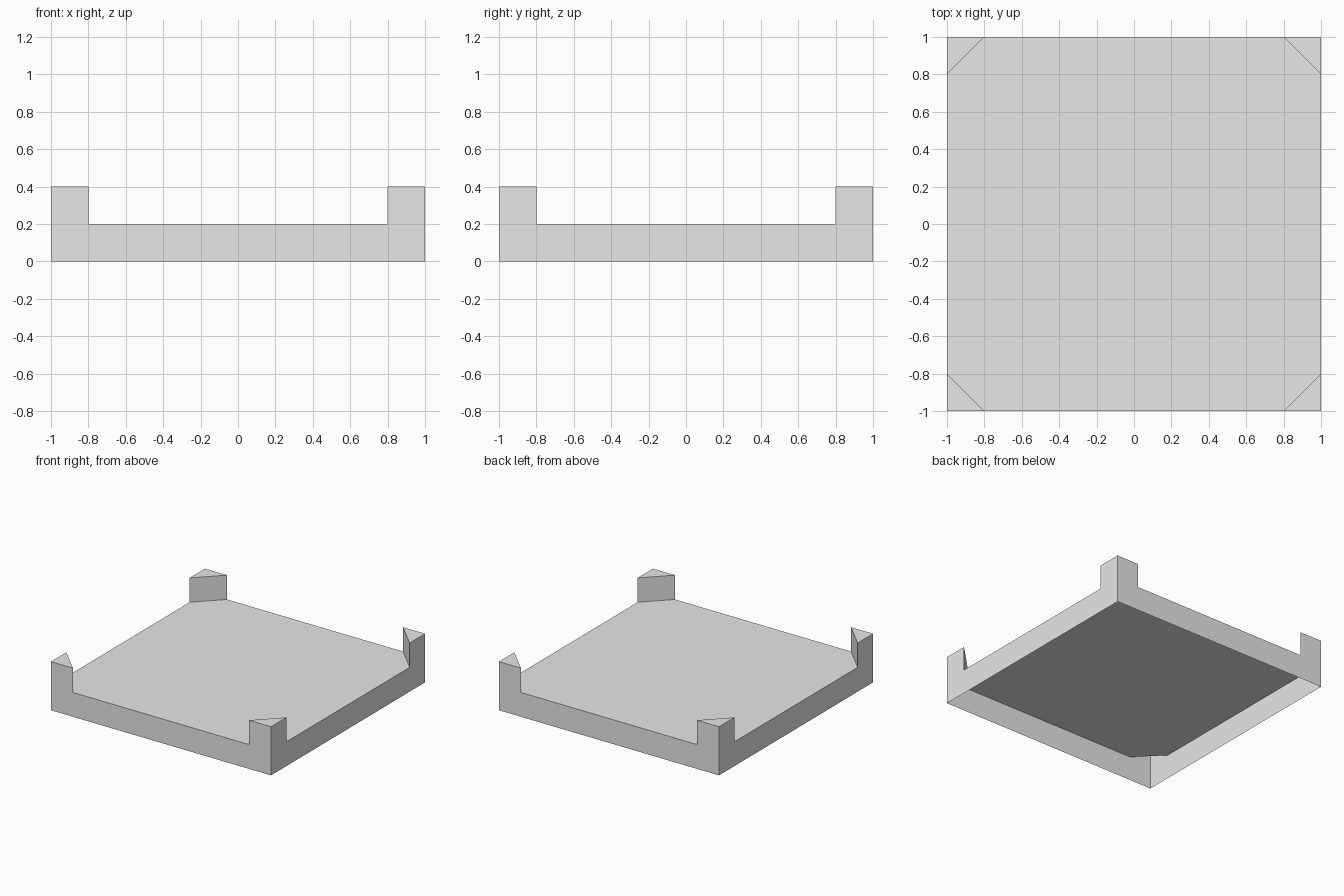
import bpy
from math import pi
from mathutils import Matrix, Vector

cube = bpy.data.objects.get("Cube")
if cube:
    bpy.data.objects.remove(cube, do_unlink=True)

HALF = 1.0      # half width of the tray
CUT = 0.8       # where the corner posts begin
DECK = 0.2      # height of the deck
POST = 0.4      # height of the corner posts

grey = bpy.data.materials.new("light_grey")
grey.use_nodes = True
grey.diffuse_color = (0.8, 0.8, 0.8, 1)
grey.node_tree.nodes["Principled BSDF"].inputs["Base Color"].default_value = (0.8, 0.8, 0.8, 1)


def add_part(name, verts, faces, turn=0):
    """Thin open shell, turned by quarter turns about the centre."""
    rot = Matrix.Rotation(turn * pi / 2, 3, "Z")
    mesh = bpy.data.meshes.new(name)
    mesh.from_pydata([rot @ Vector(v) for v in verts], [], faces)
    mesh.materials.append(grey)
    obj = bpy.data.objects.new(name, mesh)
    bpy.context.collection.objects.link(obj)
    return obj


# Eight-sided deck, open under the corner posts
deck = []
for turn in range(4):
    rot = Matrix.Rotation(turn * pi / 2, 3, "Z")
    deck += [rot @ Vector((x, -HALF, DECK)) for x in (-CUT, CUT)]
add_part("deck", deck, [range(8)])

# Side wall outline, rising into a post at each end
wall = [(x, -HALF, z) for x, z in (
    (-HALF, 0), (HALF, 0), (HALF, POST), (CUT, POST),
    (CUT, DECK), (-CUT, DECK), (-CUT, POST), (-HALF, POST))]

# Triangular post top and its slanted inner face
post = [(CUT, -HALF, POST), (HALF, -HALF, POST), (HALF, -CUT, POST),
        (CUT, -HALF, DECK), (HALF, -CUT, DECK)]

sides = ("front", "left", "back", "right")
corners = ("front_left", "back_left", "back_right", "front_right")
for turn in range(4):
    # Wall split into a base strip and two post ends
    add_part(sides[turn] + "_wall", wall, [range(8)], turn)
    add_part(corners[turn] + "_post", post, [(0, 1, 2), (0, 2, 4, 3)], turn)
